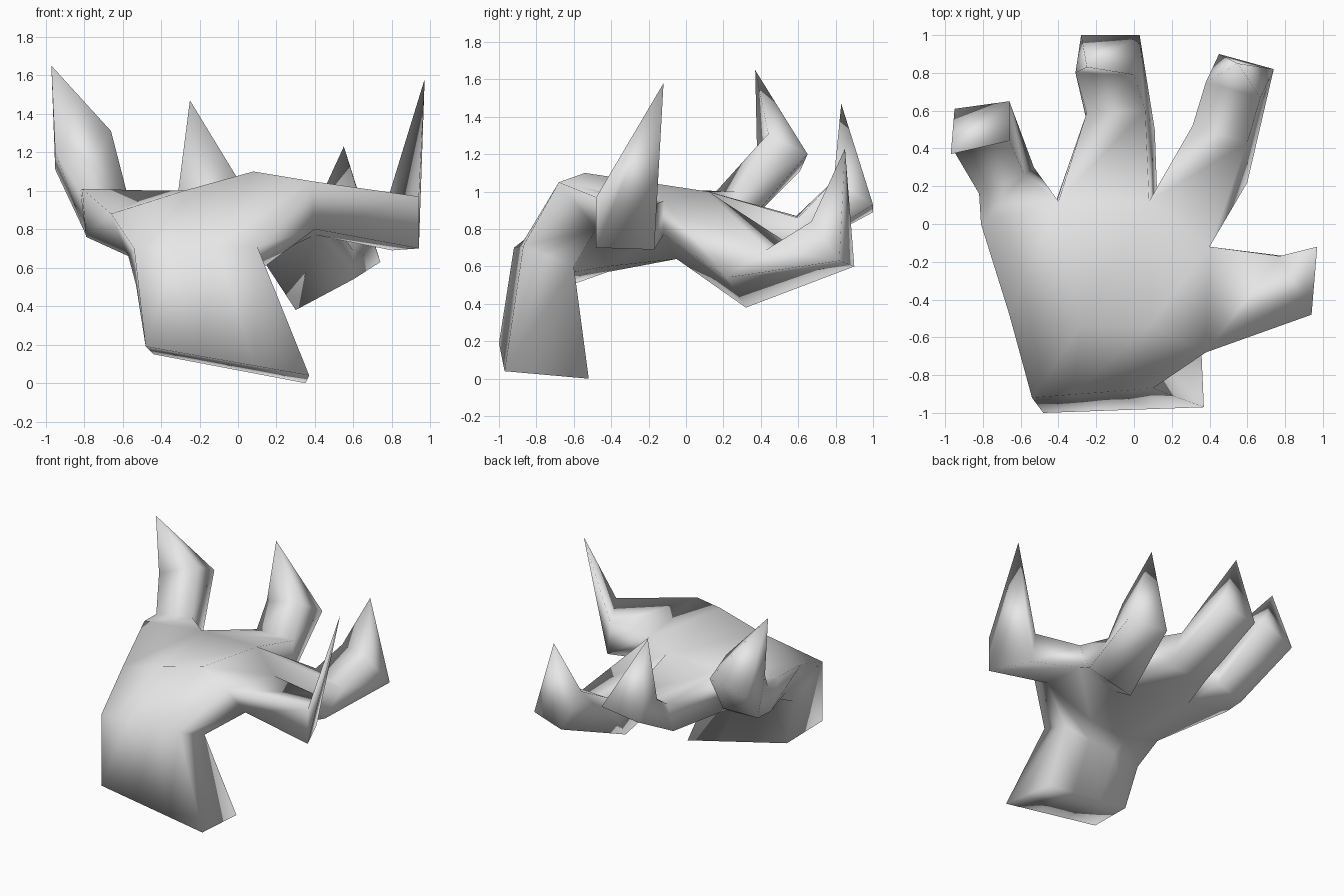
import bpy, bmesh
from mathutils import Vector

if "Cube" in bpy.data.objects:
    bpy.data.objects.remove(bpy.data.objects["Cube"])

bm = bmesh.new()

def pts(*coords):
    return [Vector(c) for c in coords]

def spread(a, b, n=4):
    a, b = Vector(a), Vector(b)
    return [a.lerp(b, i / (n - 1)) for i in range(n)]

def face(*corners):
    bm.faces.new([bm.verts.new(c) for c in corners])

def strip(a, b):
    """Quads between two open rows of points."""
    for i in range(len(a) - 1):
        face(a[i], a[i + 1], b[i + 1], b[i])

def digit(rings, tip):
    """Loft four-sided rings and close them with a pointed claw."""
    for a, b in zip(rings, rings[1:]):
        strip(a + a[:1], b + b[:1])
    last = rings[-1]
    for i in range(4):
        face(last[i], last[(i + 1) % 4], tip)

# Back of the hand, rows from the wrist up to the knuckles (left to right)
outer = [
    spread((-0.48, -1.0, 0.19), (0.37, -0.97, 0.04)),
    spread((-0.54, -0.92, 0.70), (0.10, -0.87, 0.71)),
    pts((-0.66, -0.48, 0.88), (-0.28, -0.54, 1.0), (0.08, -0.54, 1.10), (0.38, -0.68, 1.05)),
    pts((-0.81, 0.0, 1.01), (-0.40, 0.12, 1.0), (0.08, 0.12, 1.0), (0.40, -0.12, 0.95)),
]
# Palm side, matching rows
inner = [
    spread((-0.44, -0.62, 0.15), (0.35, -0.52, 0.0)),
    spread((-0.53, -0.59, 0.51), (0.13, -0.60, 0.60)),
    pts((-0.57, -0.42, 0.66), (-0.28, -0.42, 0.57), (0.05, -0.42, 0.60), (0.40, -0.48, 0.80)),
    pts((-0.79, 0.08, 0.76), (-0.42, 0.10, 0.68), (0.13, -0.05, 0.64), (0.40, -0.12, 0.77)),
]
for i in range(3):
    strip(outer[i], outer[i + 1])
    strip(inner[i], inner[i + 1])
    face(outer[i][0], inner[i][0], inner[i + 1][0], outer[i + 1][0])
    if i < 2:                       # the thumb grows from the open right side
        face(outer[i][3], inner[i][3], inner[i + 1][3], outer[i + 1][3])
strip(outer[0], inner[0])           # wrist cap

def knuckle(k):
    return [outer[3][k], outer[3][k + 1], inner[3][k + 1], inner[3][k]]

# Left finger
digit([knuckle(0),
       pts((-0.82, 0.16, 1.0), (-0.58, 0.26, 1.0), (-0.53, 0.30, 0.80), (-0.79, 0.24, 0.77)),
       pts((-0.95, 0.38, 1.20), (-0.66, 0.44, 1.31), (-0.66, 0.65, 1.20), (-0.95, 0.61, 1.11))],
      Vector((-0.97, 0.37, 1.65)))
# Middle finger
digit([knuckle(1),
       pts((-0.25, 0.59, 0.87), (0.06, 0.60, 0.86), (0.11, 0.50, 0.62), (-0.24, 0.50, 0.62)),
       pts((-0.31, 0.80, 1.0), (0.0, 0.79, 1.06), (0.03, 1.0, 0.93), (-0.28, 1.0, 0.89))],
      Vector((-0.25, 0.83, 1.47)))
# Right finger
digit([knuckle(2),
       pts((0.31, 0.52, 0.74), (0.60, 0.43, 0.69), (0.60, 0.22, 0.54), (0.30, 0.32, 0.38)),
       pts((0.38, 0.75, 0.86), (0.67, 0.67, 0.84), (0.74, 0.82, 0.63), (0.45, 0.90, 0.60))],
      Vector((0.55, 0.85, 1.23)))
# Thumb
digit([[outer[2][3], outer[3][3], inner[3][3], inner[2][3]],
       pts((0.94, -0.48, 0.97), (0.77, -0.17, 0.93), (0.80, -0.17, 0.69), (0.94, -0.48, 0.70))],
      Vector((0.97, -0.12, 1.58)))

bmesh.ops.remove_doubles(bm, verts=bm.verts, dist=0.001)
bmesh.ops.recalc_face_normals(bm, faces=bm.faces)
mesh = bpy.data.meshes.new("clawed_hand")
bm.to_mesh(mesh)
bm.free()
mesh.shade_smooth()                 # soft shading over the whole hand

grey = bpy.data.materials.new("light grey")
grey.diffuse_color = (0.8, 0.8, 0.8, 1)
grey.use_nodes = True
grey.node_tree.nodes["Principled BSDF"].inputs["Base Color"].default_value = grey.diffuse_color
mesh.materials.append(grey)
hand = bpy.data.objects.new("clawed_hand", mesh)
bpy.context.collection.objects.link(hand)
